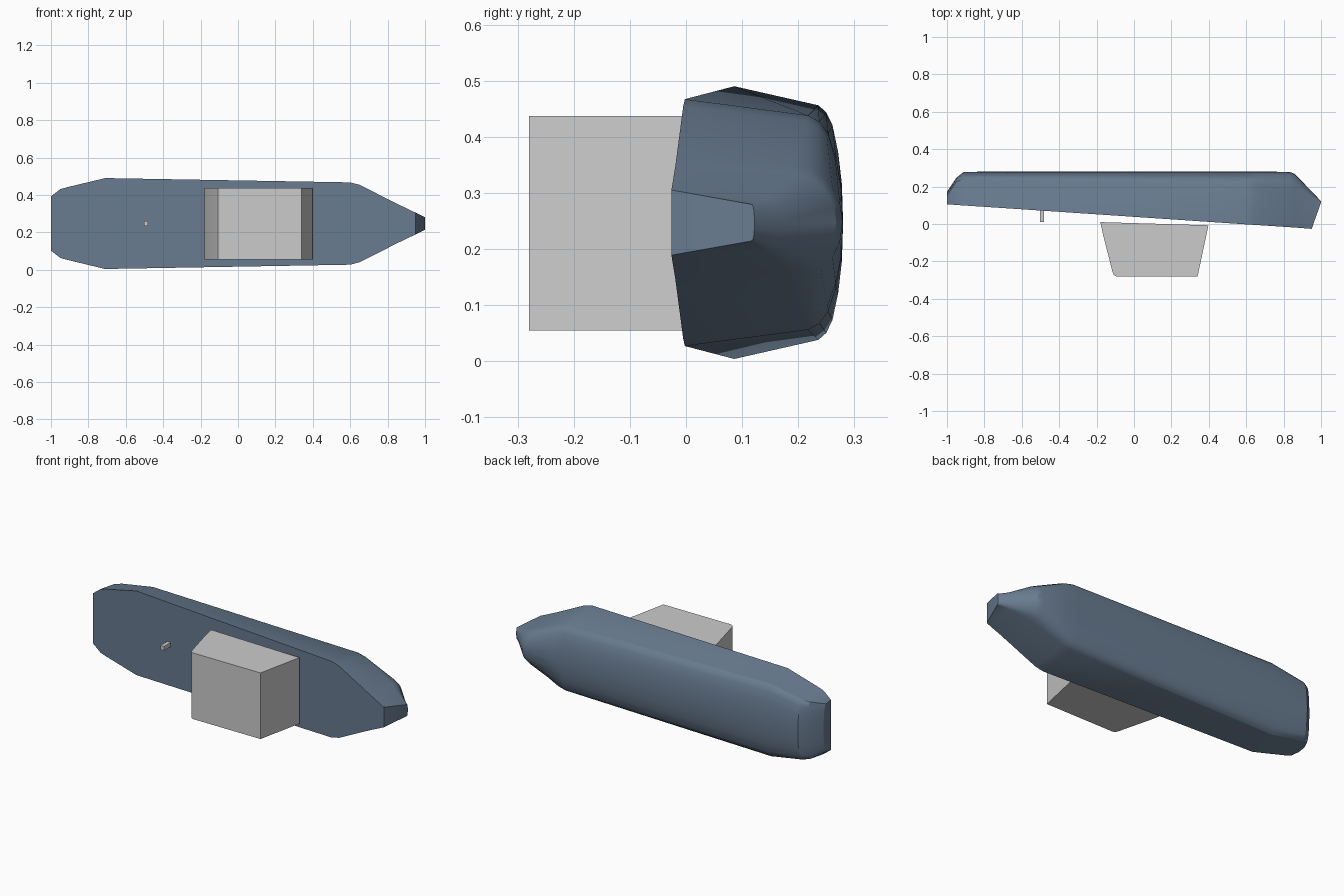
import bpy, bmesh, math

if "Cube" in bpy.data.objects:
    bpy.data.objects.remove(bpy.data.objects["Cube"])

ZC = 0.247  # height of the long centre axis


def finish(bm, name, material=None, smooth=None):
    bmesh.ops.recalc_face_normals(bm, faces=bm.faces[:])
    mesh = bpy.data.meshes.new(name)
    bm.to_mesh(mesh)
    bm.free()
    ob = bpy.data.objects.new(name, mesh)
    bpy.context.collection.objects.link(ob)
    if material:
        mesh.materials.append(material)
    if smooth:
        bpy.ops.object.select_all(action='DESELECT')
        ob.select_set(True)
        bpy.context.view_layer.objects.active = ob
        bpy.ops.object.shade_smooth_by_angle(angle=math.radians(smooth))
    return ob


def prism(name, outline, z0, z1, smooth=None):
    """Extrude an (x, y) outline from z0 to z1."""
    bm = bmesh.new()
    base = bm.faces.new([bm.verts.new((x, y, z0)) for x, y in outline])
    top = bmesh.ops.extrude_face_region(bm, geom=[base])["geom"]
    for v in top:
        if isinstance(v, bmesh.types.BMVert):
            v.co.z = z1
    return finish(bm, name, smooth=smooth)


blue = bpy.data.materials.new("slate_blue")
blue.diffuse_color = (0.14, 0.20, 0.28, 1)
blue.use_nodes = True
blue.node_tree.nodes["Principled BSDF"].inputs["Base Color"].default_value = blue.diffuse_color

# Body stations: x, front y, front half height, shoulder y, shoulder half height, back y
stations = [
    (-1.00, 0.105, 0.145, 0.150, 0.138, 0.172),
    (-0.95, 0.102, 0.184, 0.226, 0.165, 0.247),
    (-0.91, 0.099, 0.195, 0.240, 0.173, 0.279),
    (-0.71, 0.086, 0.243, 0.236, 0.209, 0.280),
    (0.60, -0.002, 0.220, 0.218, 0.191, 0.280),
    (0.65, -0.005, 0.207, 0.214, 0.180, 0.280),
    (0.83, -0.017, 0.116, 0.190, 0.102, 0.279),
    (0.86, -0.019, 0.101, 0.180, 0.090, 0.268),
    (0.95, -0.026, 0.058, 0.135, 0.047, 0.174),
    (1.00, 0.115, 0.033, 0.118, 0.032, 0.122),
]
# Rounded back corner: depth fraction, height fraction
corner = [(0, 1), (0.32, 0.94), (0.57, 0.83), (0.8, 0.6), (0.95, 0.33)]

# Body lofted through the stations
bm = bmesh.new()
rings = []
for x, yf, hf, ys, hs, yb in stations:
    half = [(yf, hf)] + [(ys + d * (yb - ys), k * hs) for d, k in corner]
    section = half + [(yb, 0)] + [(y, -h) for y, h in reversed(half)]
    rings.append([bm.verts.new((x, y, ZC + h)) for y, h in section])
for a, b in zip(rings, rings[1:]):
    for i in range(len(a)):
        j = (i + 1) % len(a)
        bm.faces.new((a[i], a[j], b[j], b[i]))
for ring in (rings[0], rings[-1]):
    bm.faces.new(ring)
finish(bm, "body", blue, 25)

# Tapered block standing just off the front face
prism("front_block",
      [(-0.18, 0.01), (-0.165, -0.06), (-0.115, -0.255), (-0.108, -0.272),
       (-0.095, -0.28), (0.34, -0.28), (0.398, -0.007)],
      0.055, 0.437, 20)

# Small square peg on the front face
prism("peg", [(-0.502, 0.01), (-0.48, 0.01), (-0.48, 0.08), (-0.502, 0.08)], 0.235, 0.26)
